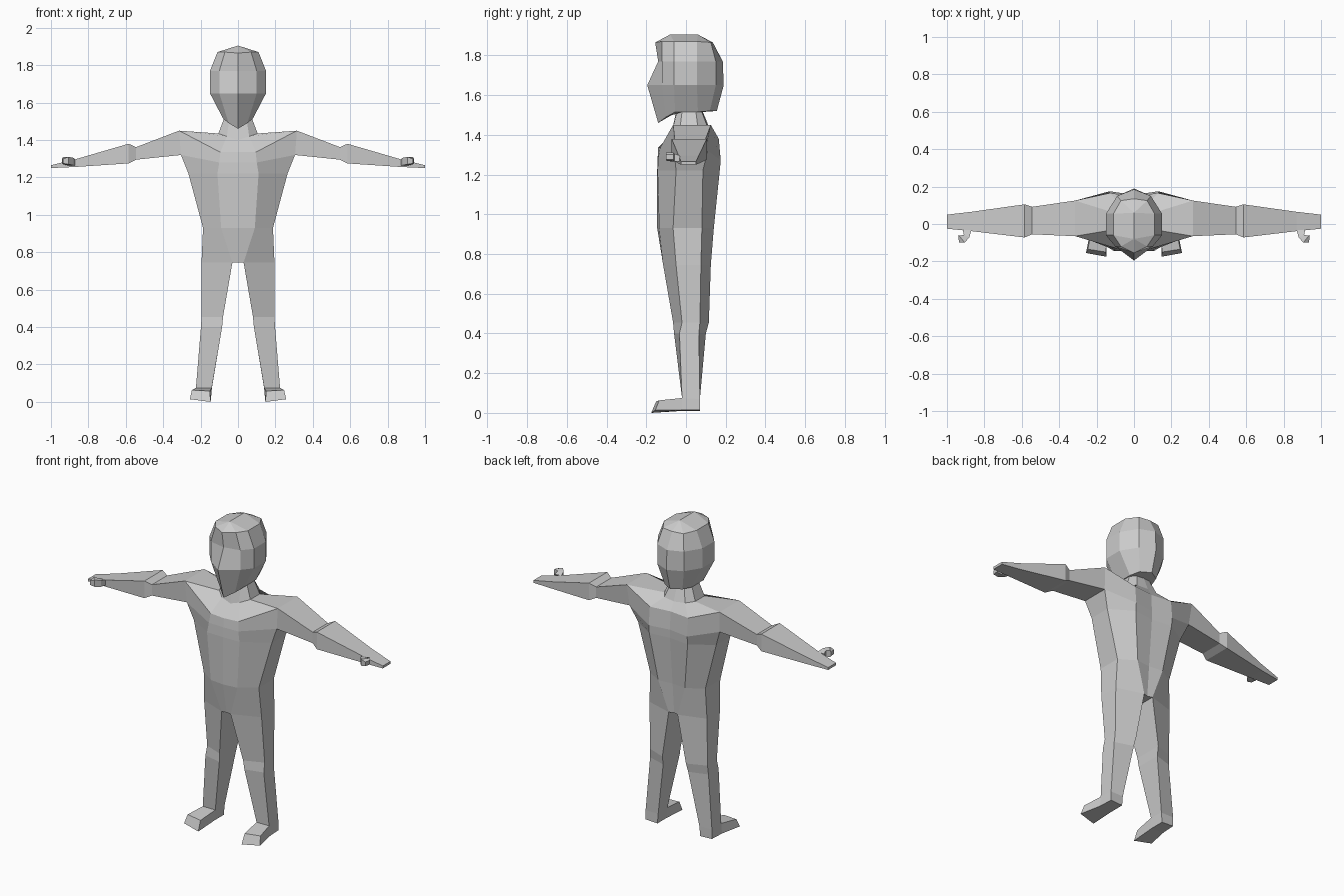
import bpy, bmesh


def loft(name, rings, closed=True, skip=(), caps=()):
    """Skin rings of points, for both the left and right side of the body.
    skip: (ring, segment) openings; caps: (ring, point indices) extra faces."""
    bm = bmesh.new()
    for s in (1, -1):
        vs = [[bm.verts.new((s * x, y, z)) for x, y, z in r] for r in rings]
        n = len(rings[0])
        for i in range(len(rings) - 1):
            for j in range(n if closed else n - 1):
                if (i, j) not in skip:
                    k = (j + 1) % n
                    bm.faces.new((vs[i][j], vs[i][k], vs[i + 1][k], vs[i + 1][j]))
        for i, ids in caps:
            bm.faces.new([vs[i][j] for j in ids])
    bmesh.ops.remove_doubles(bm, verts=bm.verts, dist=0.0005)
    bmesh.ops.recalc_face_normals(bm, faces=bm.faces)
    me = bpy.data.meshes.new(name)
    bm.to_mesh(me)
    bm.free()
    ob = bpy.data.objects.new(name, me)
    bpy.context.collection.objects.link(ob)
    return ob


def flat(z, pts):
    return [(x, y, z) for x, y in pts]


def box_section(x, y0, y1, z0, z1):
    return [(x, y0, z1), (x, y1, z1), (x, y1, z0), (x, y0, z0)]


# Half rings run from centre front around the side to centre back
neck = flat(1.515, [(0, -.05), (.045, -.045), (.075, -.02), (.075, .05), (.045, .08), (0, .085)])

# Head with pointed chin
head = [
    [(0, -.08, 1.905)] * 3 + [(0, .06, 1.905)] * 3,
    [(0, -.155, 1.865), (.07, -.12, 1.87), (.11, -.06, 1.87),
     (.11, .055, 1.87), (.07, .125, 1.865), (0, .135, 1.865)],
    flat(1.77, [(0, -.14), (.1, -.12), (.15, -.06), (.15, .055), (.09, .15), (0, .185)]),
    flat(1.65, [(0, -.195), (.1, -.12), (.15, -.06), (.15, .055), (.09, .15), (0, .19)]),
    [(0, -.14, 1.46), (.05, -.1, 1.49), (.08, -.055, 1.515),
     (.08, .06, 1.515), (.06, .12, 1.52), (0, .155, 1.52)],
    neck,
]
loft("head", head, closed=False)

# Torso from neck to crotch, with openings for the arms and legs
torso = [
    neck,
    [(0, -.075, 1.40), (.06, -.07, 1.42), (.105, -.03, 1.435),
     (.105, .06, 1.435), (.07, .11, 1.435), (0, .12, 1.43)],
    [(0, -.14, 1.335), (.095, -.13, 1.335), (.315, -.065, 1.45),
     (.315, .125, 1.45), (.13, .165, 1.38), (0, .15, 1.38)],
    [(0, -.143, 1.28), (.1, -.14, 1.28), (.305, -.06, 1.32),
     (.305, .11, 1.32), (.13, .175, 1.27), (0, .155, 1.27)],
    flat(1.22, [(0, -.145), (.11, -.143), (.265, -.05), (.265, .085), (.13, .17), (0, .155)]),
    flat(.93, [(0, -.145), (.09, -.135), (.187, -.065), (.187, .08), (.09, .14), (0, .13)]),
    flat(.745, [(0, -.11), (.03, -.115), (.195, -.05), (.195, .075), (.03, .125), (0, .115)]),
]
loft("torso", torso, closed=False, skip=[(2, 2)], caps=[(6, (0, 1, 4, 5))])

# Arms, tapering to flat hands
arm = [
    [torso[2][2], torso[2][3], torso[3][3], torso[3][2]],
    box_section(.545, -.055, .092, 1.295, 1.362),
    box_section(.585, -.072, .105, 1.275, 1.38),
    box_section(.87, -.038, .065, 1.256, 1.297),
    box_section(1.0, -.025, .05, 1.25, 1.265),
]
loft("arms", arm, caps=[(4, range(4))])

# Bent thumbs
thumb = [[(a, b, z1), (c, d, z1), (c, d, z0), (a, b, z0)] for a, b, c, d, z0, z1 in (
    (.87, -.034, .915, -.03, 1.265, 1.295),
    (.88, -.07, .91, -.058, 1.265, 1.305),
    (.905, -.1, .935, -.062, 1.27, 1.31),
    (.935, -.1, .94, -.062, 1.275, 1.30))]
loft("thumbs", thumb, caps=[(3, range(4))])

# Legs: front inner, front outer, back outer, back inner
ankle = [(.14, -.02, .075), (.225, -.02, .075), (.225, .07, .07), (.14, .07, .07)]
leg = [
    torso[-1][1:5],
    flat(.455, [(.08, -.065), (.195, -.02), (.195, .07), (.08, .115)]),
    flat(.40, [(.085, -.06), (.198, -.033), (.198, .065), (.085, .1)]),
    ankle,
]
loft("legs", leg)

# Feet from heel to toe
foot = [
    [ankle[3], ankle[2], (.225, .07, .014), (.145, .07, .01)],
    [ankle[0], ankle[1], (.23, -.02, .014), (.145, -.02, .01)],
    [(.15, -.15, .058), (.247, -.135, .063), (.257, -.155, .014), (.147, -.175, 0)],
]
loft("feet", foot, skip=[(0, 0)], caps=[(0, range(4)), (2, range(4))])
